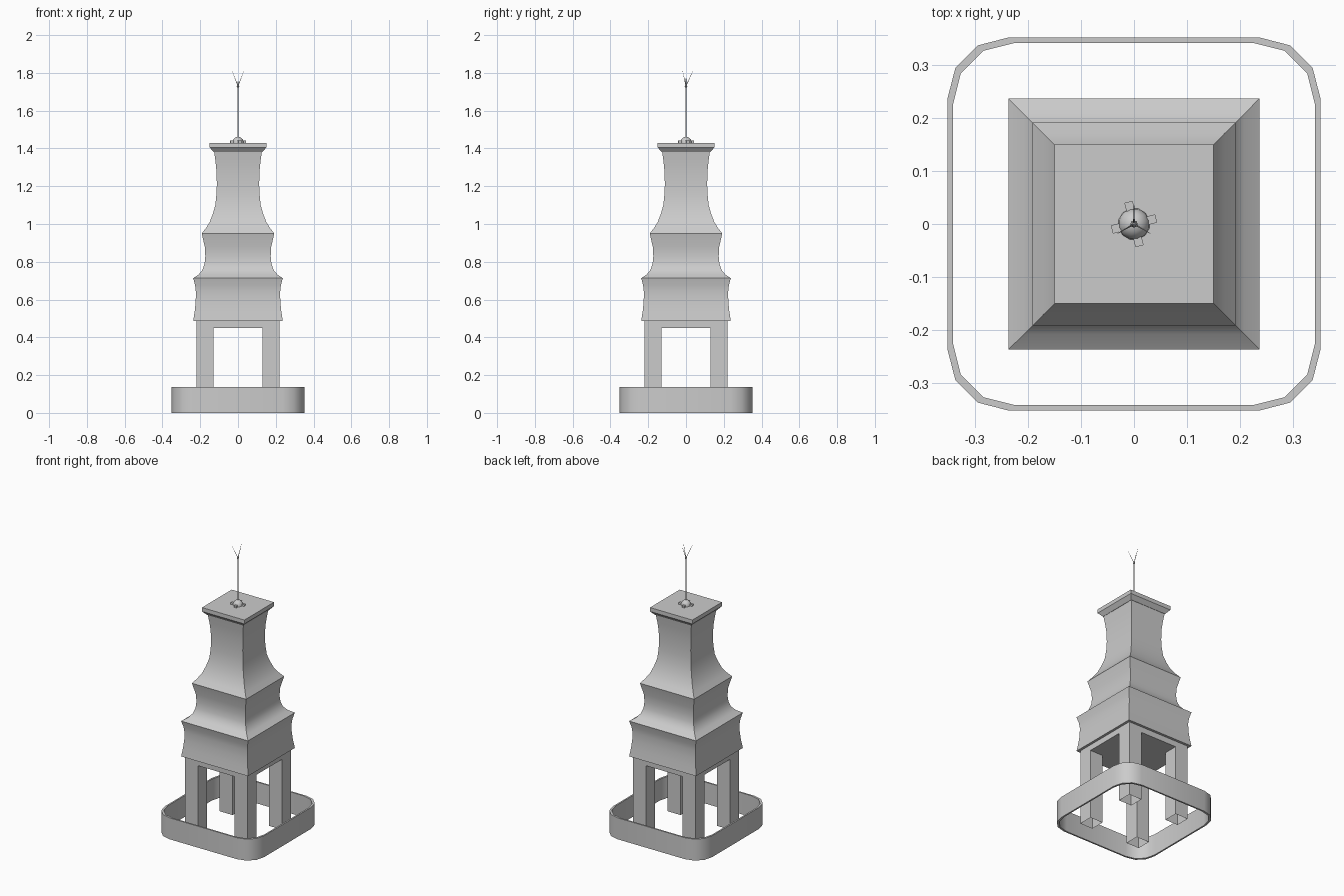
import bpy, bmesh
from math import cos, sin, pi, radians
from mathutils import Vector

if "Cube" in bpy.data.objects:
    bpy.data.objects.remove(bpy.data.objects["Cube"])


def finish(name, bm, smooth=None):
    bmesh.ops.recalc_face_normals(bm, faces=bm.faces[:])
    me = bpy.data.meshes.new(name)
    bm.to_mesh(me)
    bm.free()
    ob = bpy.data.objects.new(name, me)
    bpy.context.collection.objects.link(ob)
    if smooth:
        bpy.ops.object.select_all(action='DESELECT')
        ob.select_set(True)
        bpy.context.view_layer.objects.active = ob
        bpy.ops.object.shade_smooth_by_angle(angle=radians(smooth))
    return ob


def bridge(bm, a, b):
    for i in range(len(a)):
        j = (i + 1) % len(a)
        bm.faces.new((a[i], a[j], b[j], b[i]))


def stack(name, profile, sides, turn=0.0, smooth=None, square=False):
    """Stack of regular rings from (size, z) pairs, capped at both ends."""
    bm = bmesh.new()
    k = 2 ** 0.5 if square else 1
    rings = [[bm.verts.new((r * k * cos(turn + 2 * pi * i / sides),
                            r * k * sin(turn + 2 * pi * i / sides), z))
              for i in range(sides)] for r, z in profile]
    for a, b in zip(rings, rings[1:]):
        bridge(bm, a, b)
    bm.faces.new(rings[0])
    bm.faces.new(rings[-1])
    return finish(name, bm, smooth)


def box(name, lo, hi, open_bottom=False):
    bm = bmesh.new()
    rings = [[bm.verts.new((x, y, z)) for x, y in
              ((lo[0], lo[1]), (hi[0], lo[1]), (hi[0], hi[1]), (lo[0], hi[1]))]
             for z in (lo[2], hi[2])]
    bridge(bm, *rings)
    bm.faces.new(rings[1])
    if not open_bottom:
        bm.faces.new(rings[0])
    return finish(name, bm)


def spike(name, start, end, r0, r1, sides=6):
    start, end = Vector(start), Vector(end)
    bm = bmesh.new()
    bmesh.ops.create_cone(bm, cap_ends=True, segments=sides, radius1=r0,
                          radius2=r1, depth=(end - start).length)
    ob = finish(name, bm)
    ob.location = (start + end) / 2
    ob.rotation_mode = 'QUATERNION'
    ob.rotation_quaternion = (end - start).to_track_quat('Z', 'Y')
    return ob


# low surrounding wall with rounded corners
def corner_loop(pts):
    loop = []
    for q in range(4):
        c, s = cos(q * pi / 2), sin(q * pi / 2)
        loop += [(c * x - s * y, s * x + c * y) for x, y in pts]
    return loop


outer = corner_loop([(.352, .237), (.337, .295), (.295, .337), (.237, .352)])
inner = corner_loop([(.342, .224), (.327, .284), (.284, .327), (.224, .342)])
bm = bmesh.new()
loops = [[bm.verts.new((x, y, z)) for x, y in pts]
         for pts, z in ((outer, 0), (outer, .137), (inner, .137), (inner, 0))]
for i in range(4):
    bridge(bm, loops[i], loops[(i + 1) % 4])
finish("surround_wall", bm, 35)

# four legs and the slab they carry
for sx in (-1, 1):
    for sy in (-1, 1):
        xs, ys = sorted((sx * .13, sx * .221)), sorted((sy * .13, sy * .221))
        box("leg", (xs[0], ys[0], 0), (xs[1], ys[1], .45), True)
box("leg_slab", (-.221, -.221, .45), (.221, .221, .488))

# square tower body with three flared tiers
stack("tower_body", [
    (.237, .487), (.229, .54), (.224, .59), (.223, .64), (.227, .675), (.237, .713),
    (.208, .733), (.188, .757), (.177, .79), (.173, .83), (.176, .88), (.192, .95),
    (.170, .978), (.150, 1.01), (.133, 1.055), (.120, 1.10), (.114, 1.16),
    (.112, 1.21), (.114, 1.28), (.119, 1.33), (.126, 1.38)],
    4, pi / 4, 40, True)

# cap with sloped underside
stack("cap", [(.128, 1.38), (.15, 1.405), (.15, 1.43)], 4, pi / 4, None, True)

# finial dome with four feet
stack("finial_dome", [(.030 * cos(a), 1.43 + .032 * sin(a)) for a in
                      [i * pi / 2 / 6 for i in range(6)]] + [(.003, 1.462)],
      12, radians(14), 40)
for i in range(4):
    foot = box("finial_foot", (.02, -.008, 1.43), (.043, .008, 1.441))
    foot.rotation_euler.z = radians(14) + i * pi / 2

# mast, collar, prongs and needle tip
spike("mast", (0, 0, 1.455), (0, 0, 1.73), .0035, .003, 8)
stack("mast_collar", [(.003, 1.722), (.007, 1.73), (.003, 1.738)], 8)
spike("needle", (0, 0, 1.73), (0, 0, 2.0), .0015, .0003)
for deg in (90, 210, 330):
    a = radians(deg)
    spike("prong", (0, 0, 1.73), (.036 * cos(a), .036 * sin(a), 1.81), .002, .0005)
